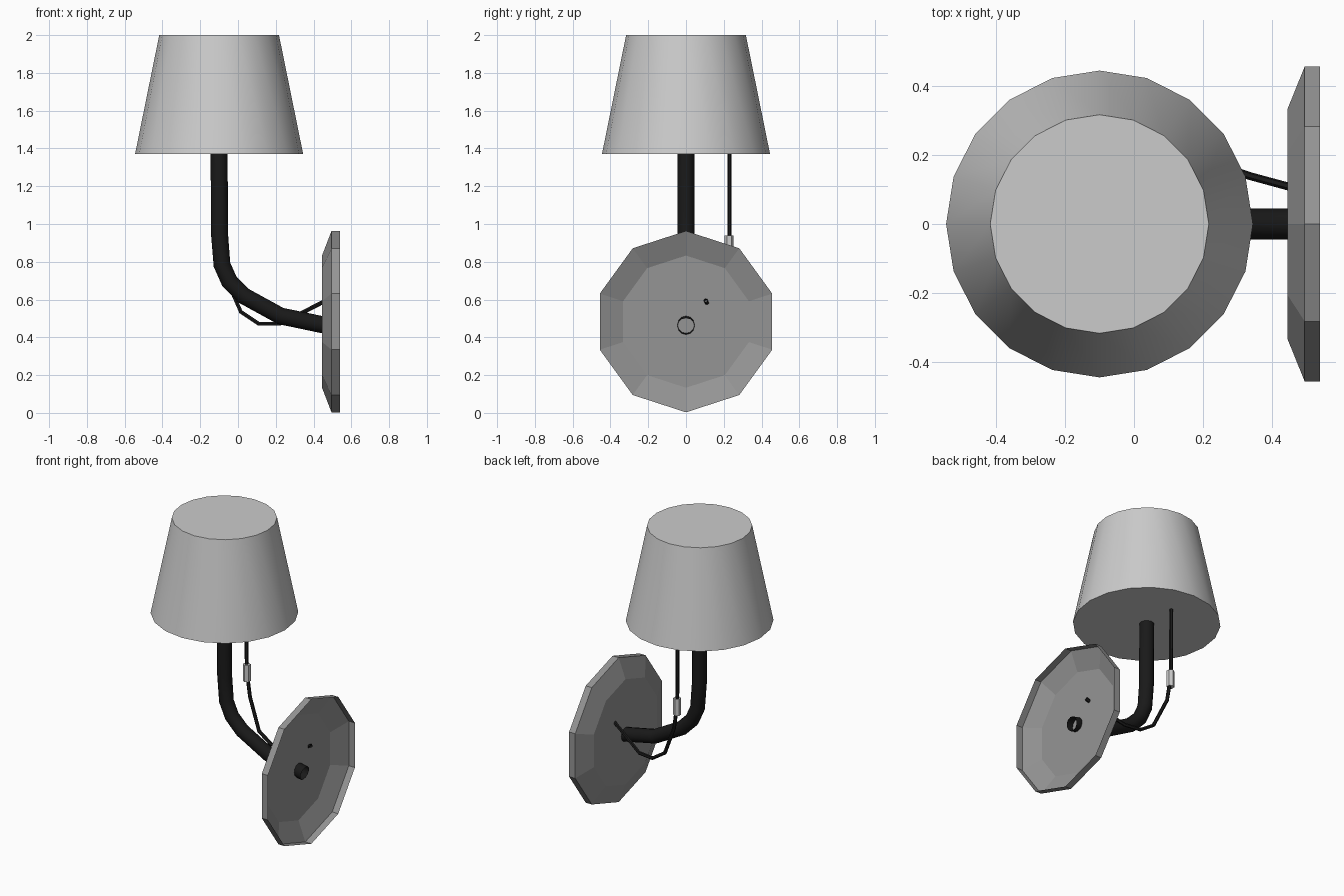
import bpy, bmesh
from math import sin, cos, pi, radians
from mathutils import Vector

if "Cube" in bpy.data.objects:
    bpy.data.objects.remove(bpy.data.objects["Cube"])


def material(name, v):
    m = bpy.data.materials.new(name)
    m.diffuse_color = (v, v, v, 1)
    m.use_nodes = True
    m.node_tree.nodes["Principled BSDF"].inputs["Base Color"].default_value = m.diffuse_color
    return m


black = material("black", 0.01)
dark = material("dark_grey", 0.3)


def lathe(name, rings, sides, place, cap_first=True, cap_last=True, mat=None, flip=False):
    """Stack rings of (offset, radius); place(offset, a, b) maps to 3D."""
    bm = bmesh.new()
    loops = []
    for off, r in rings:
        loops.append([bm.verts.new(place(off, r * sin(2 * pi * i / sides),
                                         r * cos(2 * pi * i / sides)))
                      for i in range(sides)])
    for lo, hi in zip(loops, loops[1:]):
        for i in range(sides):
            j = (i + 1) % sides
            bm.faces.new((lo[i], lo[j], hi[j], hi[i]))
    if cap_first:
        bm.faces.new(loops[0])
    if cap_last:
        bm.faces.new(loops[-1])
    bmesh.ops.recalc_face_normals(bm, faces=bm.faces)
    mesh = bpy.data.meshes.new(name)
    bm.to_mesh(mesh)
    bm.free()
    ob = bpy.data.objects.new(name, mesh)
    bpy.context.collection.objects.link(ob)
    if mat:
        mesh.materials.append(mat)
    return ob


def activate(ob):
    bpy.ops.object.select_all(action='DESELECT')
    ob.select_set(True)
    bpy.context.view_layer.objects.active = ob


def smooth(ob, deg):
    activate(ob)
    bpy.ops.object.shade_smooth_by_angle(angle=radians(deg))


def tube(name, pts, radius, res):
    """Open-ended pipe along a polyline."""
    cu = bpy.data.curves.new(name, 'CURVE')
    cu.dimensions = '3D'
    cu.bevel_depth = radius
    cu.bevel_resolution = res
    sp = cu.splines.new('POLY')
    sp.points.add(len(pts) - 1)
    for p, co in zip(sp.points, pts):
        p.co = (*co, 1)
    cu.materials.append(black)
    ob = bpy.data.objects.new(name, cu)
    bpy.context.collection.objects.link(ob)
    activate(ob)
    bpy.ops.object.convert(target='MESH')
    ob = bpy.context.object
    smooth(ob, 40)
    return ob


# Lamp shade: closed 20-sided frustum
shade = lathe("lamp_shade", [(1.37, 0.445), (2.0, 0.317)], 20,
              lambda o, a, b: Vector((-0.1 + a, b, o)))
smooth(shade, 30)

# Wall plate: ten-sided dish, open towards the wall
lathe("wall_plate", [(0.445, 0.35), (0.495, 0.48), (0.54, 0.48)], 10,
      lambda o, a, b: Vector((o, a, 0.483 + b)), cap_last=False, mat=dark)

# Bent arm, passing a little through the plate
arm = [(-0.1, 1.39), (-0.098, 0.95), (-0.085, 0.785), (-0.045, 0.695),
       (0.03, 0.62), (0.225, 0.513), (0.49, 0.458)]
tube("arm", [(x, 0, z) for x, z in arm], 0.045, 4)

# Hanging cable from shade to plate
tube("cable", [(-0.1, 0.23, 1.39), (-0.097, 0.23, 0.9), (-0.07, 0.226, 0.73),
               (0.015, 0.2, 0.535), (0.11, 0.195, 0.472), (0.22, 0.178, 0.472),
               (0.34, 0.138, 0.53), (0.465, 0.104, 0.595)], 0.0115, 1)

# Inline switch on the cable
lathe("cable_switch", [(0.83, 0.024), (0.94, 0.024)], 6,
      lambda o, a, b: Vector((-0.095 + a, 0.228 + b, o)))
